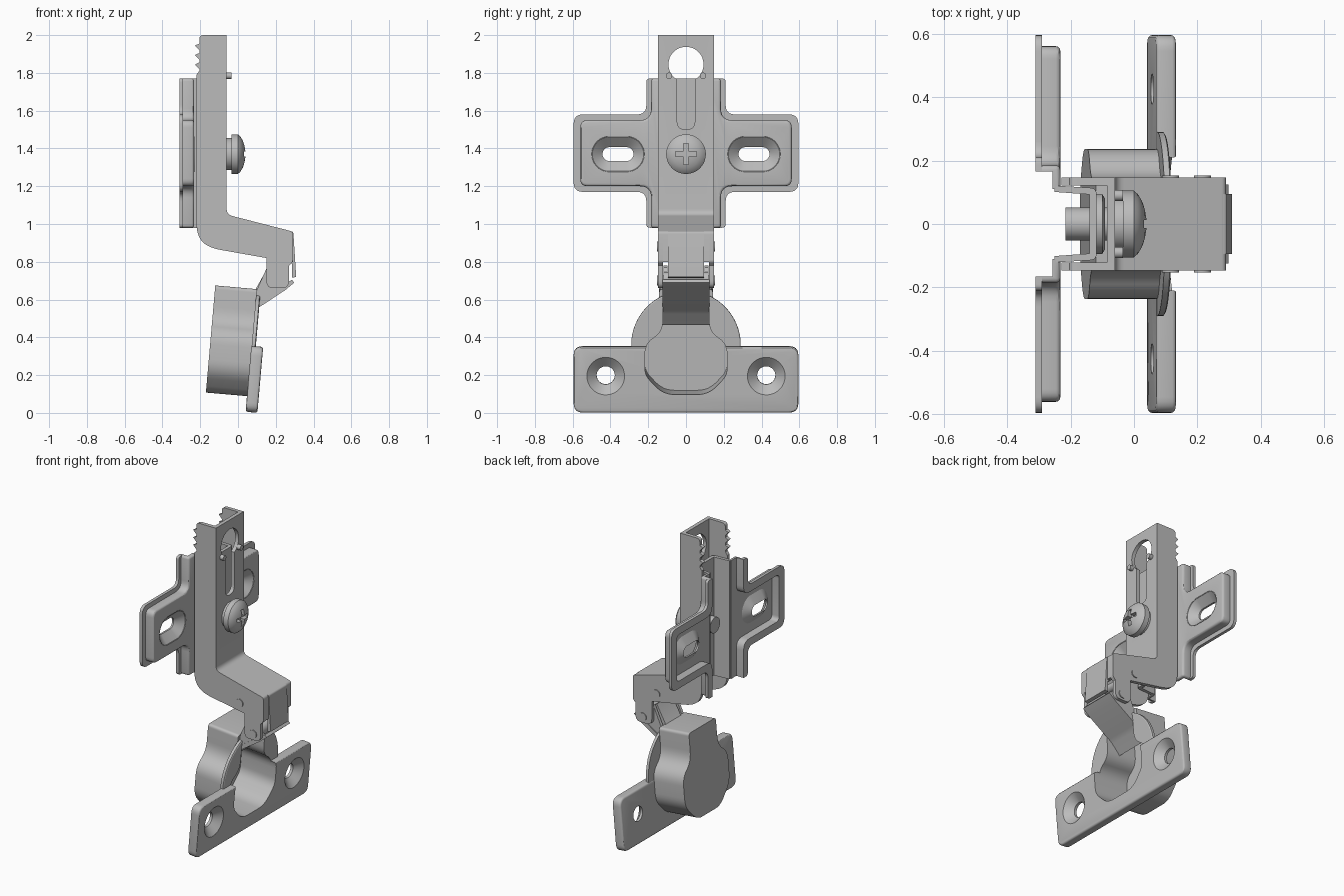
import bpy, bmesh
from math import sin, cos, pi, radians, copysign
from mathutils import Matrix, Vector

if "Cube" in bpy.data.objects:
    bpy.data.objects.remove(bpy.data.objects["Cube"])

steel = bpy.data.materials.new("satin grey steel")
steel.use_nodes = True
GREY = (0.5, 0.5, 0.5, 1)
steel.diffuse_color = GREY
next(n for n in steel.node_tree.nodes if n.type == "BSDF_PRINCIPLED").inputs["Base Color"].default_value = GREY
parts = []


def place(a, b, d, axis):
    """Put a 2D point (a, b) at depth d along an axis."""
    return {"X": (d, a, b), "Y": (a, d, b), "Z": (a, b, d)}[axis]


def finish(name, bm):
    bmesh.ops.recalc_face_normals(bm, faces=bm.faces)
    me = bpy.data.meshes.new(name)
    bm.to_mesh(me)
    bm.free()
    ob = bpy.data.objects.new(name, me)
    bpy.context.collection.objects.link(ob)
    parts.append(ob)
    return ob


def rounded(pts, steps=6):
    """Fillet each (a, b, radius) corner; corners without a radius stay sharp."""
    out = []
    for i, p in enumerate(pts):
        v = Vector(p[:2])
        if len(p) < 3:
            out.append(v)
            continue
        legs = [Vector(pts[j % len(pts)][:2]) - v for j in (i - 1, i + 1)]
        a, b = [v + g.normalized() * min(p[2], g.length * 0.49) for g in legs]
        for k in range(steps + 1):
            t = k / steps
            out.append(a * (1 - t) ** 2 + v * 2 * t * (1 - t) + b * t * t)
    return out


def prism(name, pts, axis, lo, hi):
    bm = bmesh.new()
    pts = rounded(pts)
    low, high = [[bm.verts.new(place(p[0], p[1], d, axis)) for p in pts] for d in (lo, hi)]
    bm.faces.new(low)
    bm.faces.new(high)
    for i in range(len(pts)):
        bm.faces.new((low[i - 1], low[i], high[i], high[i - 1]))
    return finish(name, bm)


def loft(name, rings, centre, axis, stretch=0, closed=False, n=40):
    """Join (depth, radius) rings; stretch turns the circles into slots."""
    bm = bmesh.new()
    loops = []
    for d, r in rings:
        loop = []
        for i in range(n):
            t = 2 * pi * (i + 0.5) / n
            a = centre[0] + r * cos(t) + copysign(stretch, cos(t))
            loop.append(bm.verts.new(place(a, centre[1] + r * sin(t), d, axis)))
        loops.append(loop)
    for k in range(0 if closed else 1, len(loops)):
        p, q = loops[k - 1], loops[k]
        for i in range(n):
            bm.faces.new((p[i - 1], p[i], q[i], q[i - 1]))
    if not closed:
        bm.faces.new(loops[0])
        bm.faces.new(loops[-1])
    return finish(name, bm)


def bake(ob):
    bpy.context.view_layer.update()
    dg = bpy.context.evaluated_depsgraph_get()
    me = bpy.data.meshes.new_from_object(ob.evaluated_get(dg))
    ob.modifiers.clear()
    ob.data = me


def cut(ob, *cutters):
    for c in cutters:
        m = ob.modifiers.new("cut", "BOOLEAN")
        m.operation, m.solver, m.object = "DIFFERENCE", "EXACT", c
        bake(ob)
        if c in parts:
            parts.remove(c)
        c.hide_render = True


def soften(ob, width):
    m = ob.modifiers.new("soft", "BEVEL")
    m.width, m.segments, m.limit_method, m.angle_limit = width, 3, "ANGLE", radians(40)
    bake(ob)


def box(a, b, c, d):
    return [(a, c), (b, c), (b, d), (a, d)]


def cross(a, H, A, h, zc, inner=0, outer=0, end=0):
    """Plus-shaped outline: stem a by H, wings A by h."""
    half = [(a, H, end), (a, h, inner), (A, h, outer), (A, -h, outer), (a, -h, inner), (a, -H, end)]
    pts = half + [(-y, -z, r) for y, z, r in half]
    return [(y, zc + z, r) if r else (y, zc + z) for y, z, r in pts]


# Mounting plate: pressed cross with a rim, hollow at the back
ZC = 1.375
rim = prism("mount_rim", cross(.21, .395, .595, .205, ZC, .05, .05, .02), "X", -.31, -.29)
pan = prism("mount_pan", cross(.185, .395, .56, .175, ZC, .06, .04), "X", -.308, -.232)
soften(pan, .014)
hollow = prism("hollow_cutter", cross(.165, .5, .54, .155, ZC, .06, .03), "X", -.4, -.256)
middle = prism("middle_cutter", box(-.11, .11, .8, 1.9), "X", -.4, -.1)
cut(rim, hollow)
cut(pan, hollow, middle)
for side, label in ((1, "rear"), (-1, "front")):
    c = (side * .36, 1.37)
    cut(pan, loft("slot_cutter", [(-.35, .091), (-.1, .091)], c, "X", .045))
    loft(label + "_slot_dish", [(-.231, .094), (-.28, .037), (-.292, .037), (-.25, .1)],
         c, "X", .045, closed=True)

channel = [(-.25, .121), (-.118, .113, .02), (-.118, -.113, .02), (-.25, -.121),
           (-.25, -.101), (-.14, -.093), (-.14, .093), (-.25, .101)]
prism("mount_channel", channel, "Z", .98, 1.77)

# Hinge arm: two cheeks with toothed back edges joined by a web
teeth = []
for z in (1.84, 1.89, 1.94):
    teeth += [(-.205, z - .02), (-.228, z + .005), (-.205, z + .015)]
cheek = [(-.06, 2), (-.06, 1.05, .03), (.29, .96, .015), (.29, .8, .01), (.27, .78), (.27, .66, .04),
         (.15, .66, .04), (.15, .82), (-.16, .875, .07), (-.22, .94, .07), (-.22, 1.79),
         (-.205, 1.81)] + teeth + [(-.205, 2, .025)]
for s, label in ((1, "rear"), (-1, "front")):
    prism(label + "_arm_cheek", cheek, "Y", s * .122, s * .147)

web_path = [(-.06, 2), (-.06, 1.05, .03), (.29, .96, .015), (.29, .8),
            (.265, .8), (.265, .942), (-.085, 1.03, .03), (-.085, 2)]
web = prism("arm_web", web_path, "Y", -.123, .123)
cut(web, loft("keyhole_cutter", [(-.15, .093), (0, .093)], (0, 1.845), "X"),
    prism("keyway_cutter", [(.047, 1.8), (.047, 1.5, .045), (-.047, 1.5, .045), (-.047, 1.8)], "X", -.15, 0))
for y in (.09, -.09):
    loft("arm_stud", [(-.08, .017), (-.035, .017)], (y, 1.785), "X", n=20)

# End clip over the nose of the arm
prism("end_clip", [(.27, .965), (.293, .958, .01), (.308, .72), (.285, .715), (.285, .79), (.27, .8)],
      "Y", -.095, .095)

# Adjusting screw with a domed cross-slot head
screw = loft("screw_head", [(-.07, .085), (-.035, .085), (-.035, .105), (0, .105), (.012, .094),
                            (.025, .073), (.034, .047), (.039, .02), (.04, .004)], (0, 1.37), "X", n=48)
cut(screw, prism("recess_cutter", cross(.0125, .055, .055, .0125, 1.37), "X", .008, .1))
loft("screw_shaft", [(-.215, .052), (-.06, .052)], (0, 1.37), "X")
loft("screw_collar", [(-.13, .08), (-.122, .095), (-.1, .095), (-.092, .08)], (0, 1.37), "X")

# Pivot pins through the arm
for x, z in ((.115, .88), (.215, .7)):
    loft("pivot_pin", [(-.153, .027), (.153, .027)], (x, z), "Y", n=24)
loft("pivot_curl", [(-.118, .042), (.118, .042)], (.215, .705), "Y", n=24)

# Folded link running from the arm into the cup
link_side = [(.295, .69), (.25, .65), (.08, .54), (.01, .47), (-.02, .52), (.09, .63),
             (.16, .785, .02), (.19, .77), (.22, .71)]
for s in (1, -1):
    prism("link_side", link_side, "Y", s * .098, s * .119)
prism("link_plate", [(.298, .69), (.25, .65), (.08, .538, .02), (.01, .465), (-.01, .485),
                     (.07, .565), (.24, .675), (.285, .705)], "Y", -.124, .124)
prism("inner_link", [(.16, .775), (.185, .76), (.105, .62), (0, .54), (-.02, .56), (.085, .64)],
      "Y", -.08, .08)

# Cup assembly, built upright and then tilted
tilt = Matrix.Translation((.04, 0, .006)) @ Matrix.Rotation(radians(5), 4, "Y")
first = len(parts)


def mirrored(half):
    return half + [(-p[0],) + tuple(p[1:]) for p in reversed(half)]


cavity = prism("cavity_cutter", mirrored([(.122, .625), (.122, .425, .06), (.218, .365, .06),
                                          (.218, .2, .04), (.12, .097, .06)]), "X", -.195, .2)
plate = prism("cup_flange", [(.595, 0, .05), (.595, .35, .05), (-.595, .35, .05), (-.595, 0, .05)],
              "X", 0, .063)
soften(plate, .012)
for y in (.425, -.425):
    cut(plate, loft("countersink_cutter", [(-.05, .048), (.018, .048), (.064, .101), (.1, .101)],
                    (y, .195), "X"))
lip = loft("cup_lip", [(.002, .29), (.02, .29), (.024, .284)], (0, .355), "X", n=72)
body = prism("cup_body", mirrored([(.142, .652, .02), (.142, .47, .07), (.236, .4, .06),
                                   (.236, .2, .06), (.12, .083, .05)]), "X", -.218, .004)
for ob in (plate, lip, body):
    cut(ob, cavity)
for ob in parts[first:]:
    ob.data.transform(tilt)

# Remove the cutters, then colour and shade the parts
for ob in list(bpy.data.objects):
    if ob.name.split(".")[0].endswith("_cutter"):
        bpy.data.objects.remove(ob)
bpy.ops.object.select_all(action="DESELECT")
for ob in parts:
    ob.data.materials.clear()
    ob.data.materials.append(steel)
    ob.select_set(True)
bpy.context.view_layer.objects.active = parts[0]
bpy.ops.object.shade_smooth_by_angle(angle=radians(30))
